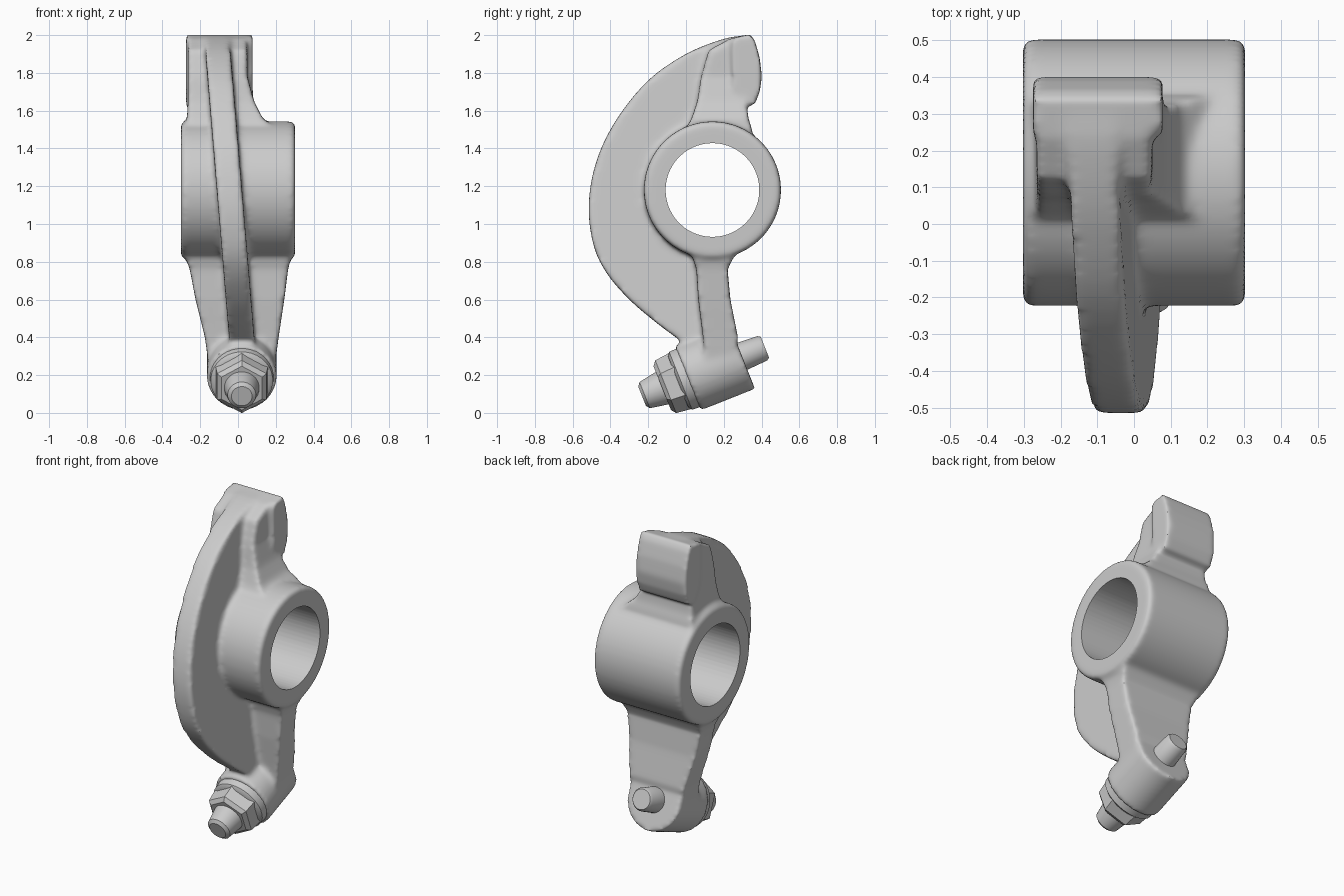
import bpy, bmesh, math
from mathutils import Vector

if "Cube" in bpy.data.objects:
    bpy.data.objects.remove(bpy.data.objects["Cube"], do_unlink=True)

steel = bpy.data.materials.new("cast steel grey")
steel.use_nodes = True
GREY = (0.6, 0.6, 0.6, 1)
steel.diffuse_color = GREY
steel.node_tree.nodes["Principled BSDF"].inputs["Base Color"].default_value = GREY


def loft(name, rings):
    """Closed solid skinned over rings of equal point count."""
    bm = bmesh.new()
    loops = [[bm.verts.new(p) for p in ring] for ring in rings]
    n = len(loops[0])
    for a, b in zip(loops, loops[1:]):
        for i in range(n):
            j = (i + 1) % n
            bm.faces.new((a[i], a[j], b[j], b[i]))
    bm.faces.new(loops[0])
    bm.faces.new(loops[-1])
    bmesh.ops.recalc_face_normals(bm, faces=bm.faces)
    bmesh.ops.triangulate(bm, faces=[f for f in bm.faces if len(f.verts) > 4])
    mesh = bpy.data.meshes.new(name)
    bm.to_mesh(mesh)
    bm.free()
    mesh.materials.append(steel)
    ob = bpy.data.objects.new(name, mesh)
    bpy.context.collection.objects.link(ob)
    return ob


def turned(name, origin, axis, profile, sides=64):
    """Solid of revolution from (distance along axis, radius) pairs."""
    axis = Vector(axis).normalized()
    u = Vector((1, 0, 0)) if abs(axis.x) < 0.9 else Vector((0, 1, 0))
    v = axis.cross(u)
    turns = [2 * math.pi * (i + 0.5) / sides for i in range(sides)]
    if sides == 6:
        turns = [t + math.pi / 6 - math.pi / 6 for t in turns]
    return loft(name, [[Vector(origin) + axis * t + r * (u * math.cos(a) + v * math.sin(a))
                        for a in turns] for t, r in profile])


def boxes(name, sections):
    """Tapered block from (z, x0, x1, y0, y1) sections."""
    return loft(name, [[(a, c, z), (b, c, z), (b, d, z), (a, d, z)]
                       for z, a, b, c, d in sections])


def smooth_path(pts, steps=5):
    """Catmull-Rom curve through the points."""
    p = [Vector(q) for q in [pts[0]] + pts + [pts[-1]]]
    out = []
    for a, b, c, d in zip(p, p[1:], p[2:], p[3:]):
        for k in range(steps):
            t = k / steps
            out.append(0.5 * (2 * b + (c - a) * t + (2 * a - 5 * b + 4 * c - d) * t ** 2
                              + (3 * b - a - 3 * c + d) * t ** 3))
    return out + [p[-1]]


def shade(ob, angle):
    bpy.ops.object.select_all(action='DESELECT')
    ob.select_set(True)
    bpy.context.view_layer.objects.active = ob
    bpy.ops.object.shade_smooth_by_angle(angle=math.radians(angle))


# Curved stiffening rib, leaning sideways with height
back = smooth_path([(0.33, 2.0), (0.2, 1.98), (0.0, 1.9), (-0.2, 1.76), (-0.37, 1.55),
                    (-0.475, 1.33), (-0.515, 1.1), (-0.49, 0.89), (-0.42, 0.74),
                    (-0.3, 0.6), (-0.16, 0.48), (-0.04, 0.39)])
outline = [tuple(p) for p in back] + [(0.1, 0.3), (0.18, 0.4), (0.15, 0.8),
                                      (0.13, 1.2), (0.18, 1.6), (0.28, 1.85)]
rib = loft("rib", [[(-0.105 + 0.083 * (1.9 - z) + side * 0.067, y, z) for y, z in outline]
                   for side in (-1, 1)])

# Pivot hub
HUB = (0, 0.14, 1.18)
hub = turned("hub", HUB, (1, 0, 0), [(-0.303, 0.345), (-0.29, 0.363), (0.29, 0.363), (0.303, 0.345)])

# Upper neck with flared root, and the contact pad on its tip
neck = boxes("neck", [(1.3, -0.29, 0.25, 0.0, 0.36), (1.5, -0.28, 0.2, 0.0, 0.35),
                      (1.56, -0.27, 0.13, 0.03, 0.33), (1.65, -0.265, 0.085, 0.06, 0.32),
                      (1.78, -0.265, 0.05, 0.08, 0.32), (1.92, -0.265, 0.05, 0.12, 0.33),
                      (1.985, -0.265, 0.05, 0.24, 0.34)])
pad_side = [(0.24, 1.93), (0.25, 1.985), (0.34, 2.005), (0.365, 1.97), (0.39, 1.88), (0.402, 1.78),
            (0.39, 1.7), (0.365, 1.635), (0.31, 1.62), (0.25, 1.72)]
pad = loft("pad", [[(x, y, z) for y, z in pad_side] for x in (-0.275, 0.078)])

# Tapered lower arm
arm = boxes("lower_arm", [(1.0, -0.29, 0.29, 0.0, 0.34), (0.84, -0.285, 0.285, 0.03, 0.26),
                          (0.76, -0.255, 0.265, 0.055, 0.22), (0.6, -0.225, 0.245, 0.065, 0.235),
                          (0.4, -0.175, 0.215, 0.09, 0.275), (0.25, -0.155, 0.195, 0.1, 0.26)])

# Tilted screw boss
TIP, TILT = (0.02, 0.153, 0.242), (0, 0.93, 0.37)
boss = turned("boss", TIP, TILT, [(-0.155, 0.185), (0.155, 0.185)])

# Fuse the casting and soften its joints, then bore the hub
parts = [rib, hub, neck, pad, arm, boss]
bpy.ops.object.select_all(action='DESELECT')
for ob in parts:
    ob.select_set(True)
bpy.context.view_layer.objects.active = hub
bpy.ops.object.join()
hub.name = "rocker_body"
remesh = hub.modifiers.new("fuse", 'REMESH')
remesh.mode = 'VOXEL'
remesh.voxel_size = 0.013
soften = hub.modifiers.new("soften", 'SMOOTH')
soften.factor = 0.5
soften.iterations = 12
bore = turned("bore_cutter", HUB, (1, 0, 0), [(-0.5, 0.248), (0.5, 0.248)])
bore.hide_render = True
cut = hub.modifiers.new("bore", 'BOOLEAN')
cut.operation = 'DIFFERENCE'
cut.solver = 'EXACT'
cut.object = bore
for m in ("fuse", "soften", "bore"):
    bpy.ops.object.modifier_apply(modifier=m)
bpy.data.objects.remove(bore, do_unlink=True)
shade(hub, 40)

# Lock nut with its collar, and the adjusting screw through the boss
shade(turned("nut_collar", TIP, TILT, [(-0.21, 0.145), (-0.195, 0.165), (-0.13, 0.17)], 32), 40)
shade(turned("lock_nut", TIP, TILT, [(-0.3, 0.125), (-0.28, 0.15), (-0.15, 0.165)], 6), 30)
shade(turned("adjusting_screw", TIP, TILT,
             [(-0.415, 0.055), (-0.4, 0.075), (-0.29, 0.095), (0.1, 0.08), (0.27, 0.07),
              (0.285, 0.06)], 24), 35)
